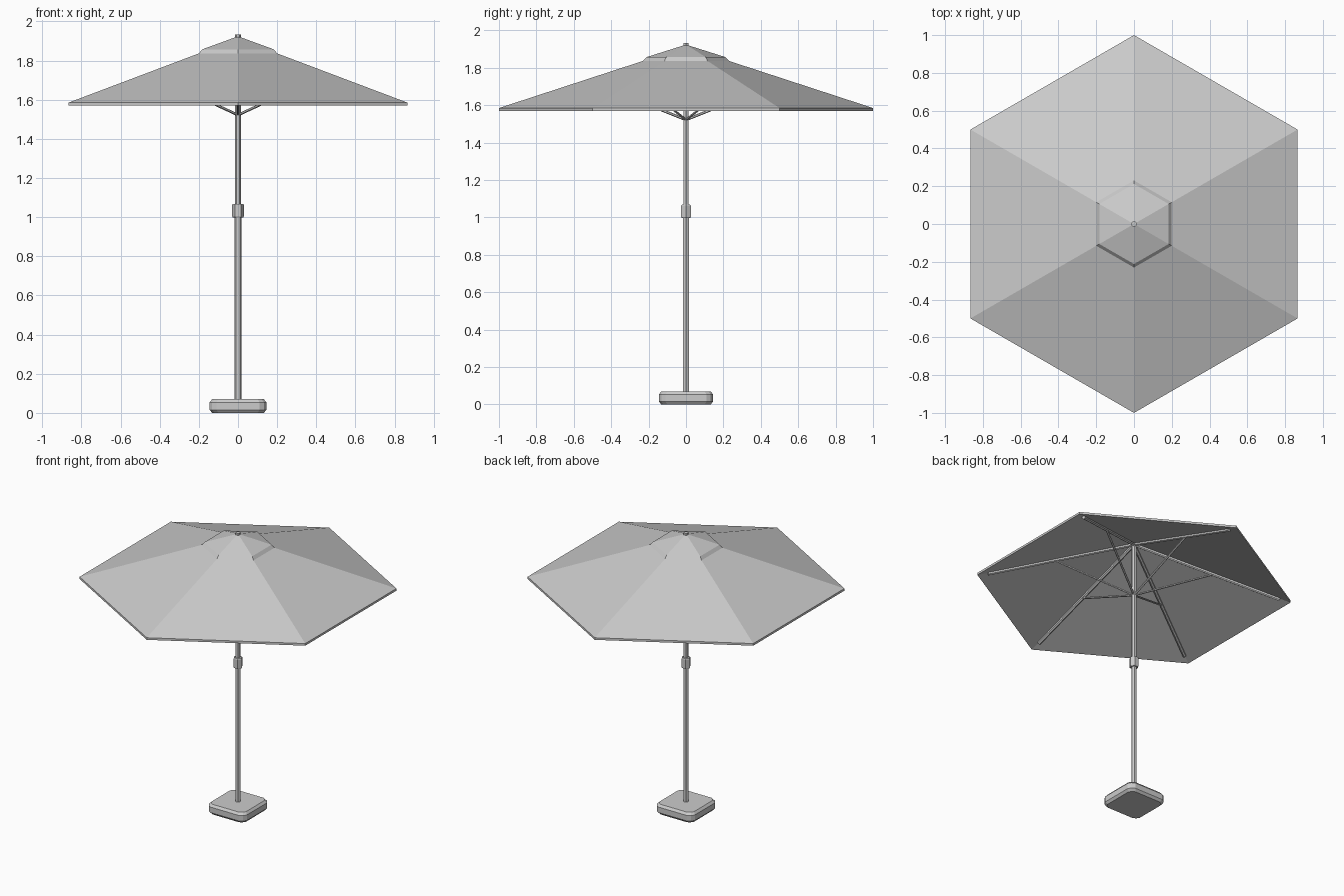
import bpy, math
from mathutils import Vector

if "Cube" in bpy.data.objects:
    bpy.data.objects.remove(bpy.data.objects["Cube"])


def ngon(r, z, n=6, start=90):
    return [(r * math.cos(math.radians(start + 360 * i / n)),
             r * math.sin(math.radians(start + 360 * i / n)), z) for i in range(n)]


def loft(name, rings, caps=True):
    """Skin equal rings bottom to top; a one-point ring makes a tip."""
    verts, faces, starts = [], [], []
    for ring in rings:
        starts.append(len(verts))
        verts += ring
    for k in range(len(rings) - 1):
        a, b = starts[k], starts[k + 1]
        na, nb = len(rings[k]), len(rings[k + 1])
        n = max(na, nb)
        for i in range(n):
            j = (i + 1) % n
            if nb == 1:
                faces.append((a + i, a + j, b))
            elif na == 1:
                faces.append((a, b + j, b + i))
            else:
                faces.append((a + i, a + j, b + j, b + i))
    if caps:
        n = len(rings[0])
        if n > 2:
            faces.append(tuple(reversed(range(n))))
        n = len(rings[-1])
        if n > 2:
            faces.append(tuple(range(starts[-1], starts[-1] + n)))
    mesh = bpy.data.meshes.new(name)
    mesh.from_pydata(verts, [], faces)
    mesh.update()
    ob = bpy.data.objects.new(name, mesh)
    bpy.context.collection.objects.link(ob)
    return ob


def rod(name, p, q, r):
    p, q = Vector(p), Vector(q)
    rot = (q - p).to_track_quat('Z', 'Y')
    ring = [rot @ Vector(c) for c in ngon(r, 0)]
    return loft(name, [[tuple(e + c) for c in ring] for e in (p, q)])


# Weighted base: square with cut corners, chamfered top and bottom
corner = [(0.145, 0.11), (0.132, 0.132), (0.11, 0.145)]
outline = []
for c, s in ((1, 0), (0, 1), (-1, 0), (0, -1)):
    outline += [(x * c - y * s, x * s + y * c) for x, y in corner]
loft("base", [[(x * k, y * k, z) for x, y in outline]
              for k, z in ((0.91, 0), (1, 0.016), (1, 0.054), (0.91, 0.07))])

# Two-stage hexagonal pole with a collar
loft("lower_pole", [ngon(0.018, 0.06, start=0), ngon(0.018, 1.02, start=0)])
loft("upper_pole", [ngon(0.016, 1.02, start=0), ngon(0.016, 1.933, start=0)])
loft("pole_collar", [ngon(r, z, start=0) for r, z in
                     ((0.026, 0.998), (0.03, 1.003), (0.03, 1.063), (0.026, 1.068))])

# Canopy shell with a short vertical rim
loft("canopy", [[(0, 0, 1.9)], ngon(0.995, 1.57), ngon(1, 1.57),
                ngon(1, 1.585), [(0, 0, 1.912)]], caps=False)

# Raised vent cap at the peak
loft("vent_cap", [ngon(0.232, 1.835), ngon(0.212, 1.857), [(0, 0, 1.924)]], caps=False)

# Ribs under each corner, braced by struts from the pole
for i in range(6):
    a = math.radians(90 + 60 * i)
    c, s = math.cos(a), math.sin(a)

    def at(r, z):
        return (r * c, r * s, z)
    rod("rib", at(0, 1.89), at(0.93, 1.584), 0.011)
    rod("strut", at(0.008, 1.525), at(0.5, 1.722), 0.007)
